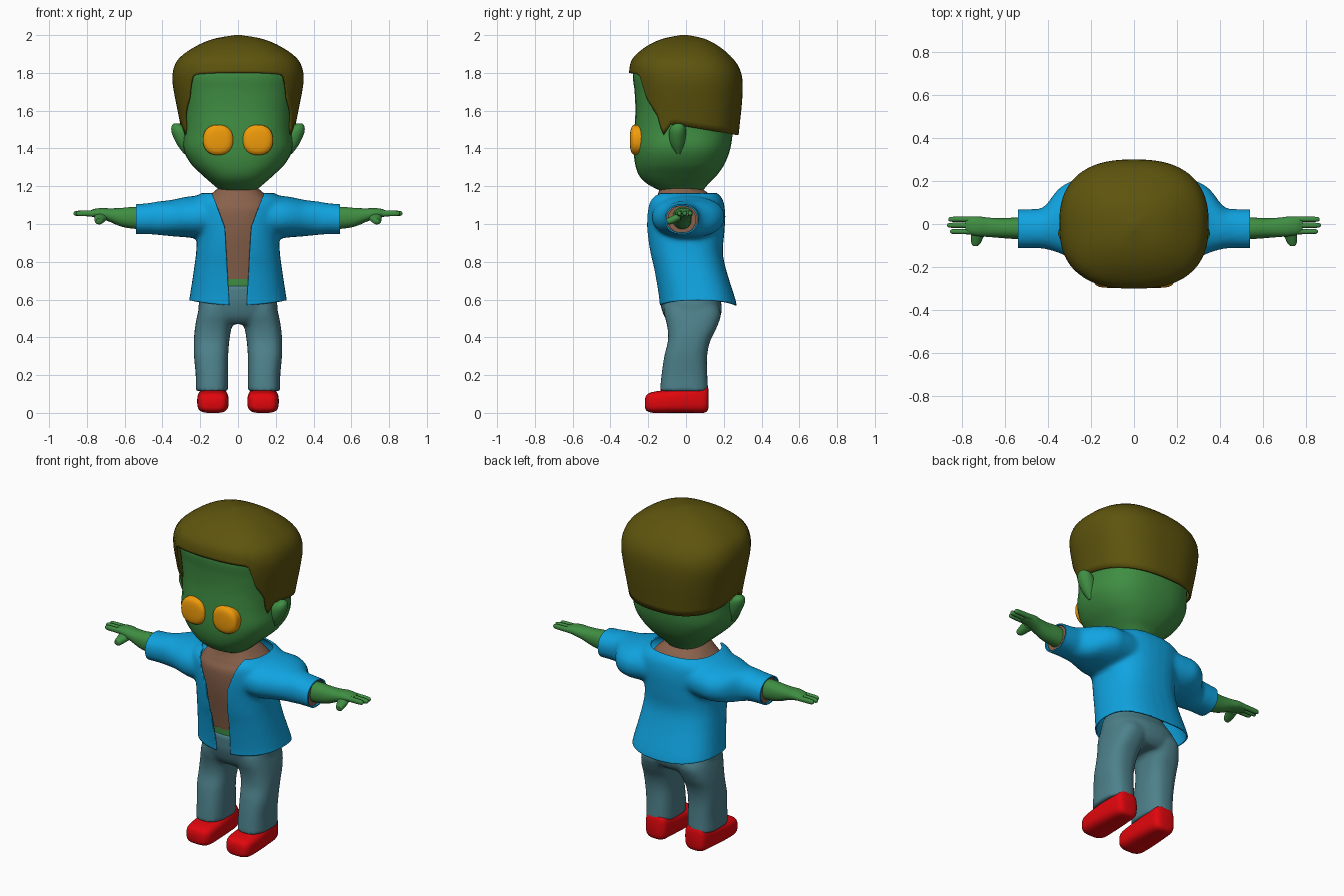
import bpy, bmesh, math

if "Cube" in bpy.data.objects:
    bpy.data.objects.remove(bpy.data.objects["Cube"])

GREEN, HAIR, BLUE = (.05, .27, .055), (.11, .088, .004), (.005, .37, .75)
BROWN, TEAL, RED, ORANGE = (.25, .12, .07), (.075, .22, .26), (.75, .002, .004), (.88, .33, .003)


def smooth_rings(rings, k=5):
    """Catmull-Rom interpolation between the given cross-sections."""
    out, m = [], len(rings) - 1
    for i in range(m):
        a, b, c, d = rings[max(i - 1, 0)], rings[i], rings[i + 1], rings[min(i + 2, m)]
        for j in range(k):
            t = j / k
            out.append([.5 * (2*q + (r-p)*t + (2*p-5*q+4*r-s)*t*t + (3*q-p-3*r+s)*t**3)
                        for p, q, r, s in zip(a, b, c, d)])
    return out + [list(rings[-1])]


def oval(a, n):
    c, s = math.cos(a), math.sin(a)
    return math.copysign(abs(c) ** (2 / n), c), math.copysign(abs(s) ** (2 / n), s)


def loft(bm, rings, axis, n=2.2, sides=32, sign=1):
    """Rings are (position, min1, max1, min2, max2) along the axis."""
    loops = []
    for p, a0, a1, b0, b1 in smooth_rings(rings):
        loop = []
        for i in range(sides):
            u, v = oval(2 * math.pi * i / sides, n)
            u, v = (a0 + a1) / 2 + u * (a1 - a0) / 2, (b0 + b1) / 2 + v * (b1 - b0) / 2
            x, y, z = {'x': (p, u, v), 'y': (u, p, v), 'z': (u, v, p)}[axis]
            loop.append(bm.verts.new((x * sign, y, z)))
        loops.append(loop)
    for A, B in zip(loops, loops[1:]):
        for i in range(sides):
            j = (i + 1) % sides
            bm.faces.new((A[i], A[j], B[j], B[i]))
    bm.faces.new(loops[0])
    bm.faces.new(loops[-1])


def finish(name, bm, color):
    bmesh.ops.recalc_face_normals(bm, faces=bm.faces)
    me = bpy.data.meshes.new(name)
    bm.to_mesh(me)
    bm.free()
    ob = bpy.data.objects.new(name, me)
    bpy.context.collection.objects.link(ob)
    mat = bpy.data.materials.new(name + "_colour")
    mat.diffuse_color = (*color, 1)
    mat.use_nodes = True
    mat.node_tree.nodes["Principled BSDF"].inputs["Base Color"].default_value = mat.diffuse_color
    me.materials.append(mat)
    return ob


def part(name, color, centre=(), pairs=()):
    """Centre lofts are used once, pairs are mirrored; each is (axis, n, rings)."""
    bm = bmesh.new()
    for axis, n, rings in centre:
        loft(bm, rings, axis, n)
    for axis, n, rings in pairs:
        for s in (1, -1):
            loft(bm, rings, axis, n, sign=s)
    return finish(name, bm, color)


def fuse(ob, voxel=.013, rounds=6):
    """Melt overlapping lofts into one soft skin."""
    r = ob.modifiers.new("fuse", 'REMESH')
    r.mode, r.voxel_size = 'VOXEL', voxel
    s = ob.modifiers.new("soften", 'SMOOTH')
    s.iterations = rounds
    dg = bpy.context.evaluated_depsgraph_get()
    me = bpy.data.meshes.new_from_object(ob.evaluated_get(dg))
    ob.modifiers.clear()
    mat = ob.data.materials[0]
    ob.data = me
    me.materials.clear()
    me.materials.append(mat)


def sym(rows):
    return [(z, -x, x, a, b) for z, x, a, b in rows]


def lerp(table, x):
    for (x0, y0), (x1, y1) in zip(table, table[1:]):
        if x <= x1:
            return y0 + (y1 - y0) * max(0, (x - x0) / (x1 - x0))
    return table[-1][1]


# Head, ears and eyes
part("head", GREEN, [('z', 2.5, sym([
    (1.17, .09, -.12, .08), (1.19, .11, -.165, .10), (1.22, .145, -.215, .125), (1.26, .19, -.25, .165),
    (1.32, .25, -.27, .205), (1.40, .29, -.277, .235), (1.5, .287, -.273, .25), (1.6, .293, -.268, .265),
    (1.7, .305, -.272, .275), (1.8, .31, -.28, .265), (1.88, .26, -.24, .21), (1.94, .15, -.13, .12)]))])
part("ears", GREEN, pairs=[('z', 2, [
    (1.37, .265, .285, -.05, -.03), (1.42, .25, .322, -.08, -.01), (1.48, .25, .35, -.09, 0),
    (1.515, .28, .352, -.08, -.005), (1.532, .31, .34, -.055, -.025)])])
part("eyes", ORANGE, pairs=[('y', 2.3, [
    (y, .105 - r, .105 + r, 1.445 - r, 1.445 + r)
    for y, r in ((-.297, .02), (-.294, .05), (-.286, .07), (-.268, .08), (-.2, .08))])])

# Hair cap with a stepped hairline
prof = smooth_rings([(1.44, .290, -.275, .275), (1.55, .31, -.277, .287), (1.65, .33, -.287, .297),
                     (1.75, .347, -.297, .30), (1.82, .342, -.30, .285), (1.88, .31, -.28, .245),
                     (1.94, .225, -.21, .175), (1.98, .13, -.125, .1), (2.0, .015, -.03, .01)])
curves = [[(r[0], r[k]) for r in prof] for k in (1, 2, 3)]
hairline = [(-1, 1.80), (-.82, 1.79), (-.73, 1.66), (-.53, 1.56), (-.46, 1.46), (-.3, 1.53), (1, 1.47)]
bm = bmesh.new()
cols, rows = 96, 24
grid = []
for i in range(cols):
    u, v = oval(2 * math.pi * (i + .5) / cols, 2.5)
    low = lerp(hairline, v)
    col = []
    for j in range(rows + 1):
        z = low + (2 - low) * math.sin(j / rows * math.pi / 2)
        rx, y0, y1 = (lerp(c, z) for c in curves)
        col.append(bm.verts.new((u * rx, (y0 + y1) / 2 + v * (y1 - y0) / 2, z)))
    grid.append(col)
for i in range(cols):
    A, B = grid[i], grid[(i + 1) % cols]
    for j in range(rows):
        bm.faces.new((A[j], B[j], B[j + 1], A[j + 1]))
bm.faces.new([c[-1] for c in grid])
hair = finish("hair", bm, HAIR)
sol = hair.modifiers.new("thickness", 'SOLIDIFY')
sol.thickness, sol.offset = .012, -1

# Undershirt with sleeves, and bare waist
part("undershirt", BROWN, [('z', 2.4, sym([
    (.71, .17, -.14, .13), (.8, .18, -.155, .15), (.95, .19, -.18, .17), (1.07, .2, -.185, .17),
    (1.12, .18, -.165, .15), (1.16, .14, -.148, .12), (1.19, .105, -.14, .08)]))],
    [('x', 2, [(x, -.097, .053, .95, 1.098) for x in (.3, .4, .53)])])
part("waist", GREEN, [('z', 2.4, sym([(.6, .16, -.13, .12), (.66, .163, -.133, .122), (.72, .165, -.135, .125)]))])

# Open shirt: fused body and sleeves, then trimmed at hem, cuffs, collar and front
shirt = part("shirt", BLUE, [('z', 2.5, sym([
    (.53, .265, -.14, .275), (.60, .255, -.143, .262), (.75, .235, -.168, .215), (.85, .222, -.192, .195),
    (.95, .22, -.208, .203), (1.05, .24, -.213, .208), (1.12, .25, -.203, .198), (1.16, .2, -.175, .17),
    (1.185, .13, -.13, .11)]))],
    [('x', 2.2, [(.12, -.18, .19, .93, 1.16), (.22, -.18, .2, .925, 1.15), (.28, -.165, .203, .93, 1.143),
                 (.35, -.135, .165, .935, 1.128), (.42, -.115, .08, .942, 1.12),
                 (.48, -.113, .07, .946, 1.11), (.58, -.113, .068, .944, 1.102)])])
fuse(shirt)
bm = bmesh.new()
bm.from_mesh(shirt.data)


def cut(co, no, front=False, clear=True):
    faces = [f for f in bm.faces if not front or f.calc_center_median().y < -.02]
    geom = list({e for f in faces for e in f.edges}) + list({v for f in faces for v in f.verts}) + faces
    bmesh.ops.bisect_plane(bm, geom=geom, dist=1e-5, plane_co=co, plane_no=no, clear_outer=clear)


cut((0, 0, .57), (0, 0, -1))
cut((0, 0, 1.163), (0, 0, 1))
edge = [(.5, .042), (.98, .07), (1.17, .14)]
for s in (1, -1):
    cut((s * .54, 0, 1), (s, 0, 0))
    for (z0, x0), (z1, x1) in zip(edge, edge[1:]):
        cut((s * x0, 0, z0), (z1 - z0, 0, -s * (x1 - x0)), True, False)
gap = []
for f in bm.faces:
    c = f.calc_center_median()
    if c.y < -.02 and abs(c.x) < lerp(edge, c.z):
        gap.append(f)
bmesh.ops.delete(bm, geom=gap, context='FACES')
for v in bm.verts:
    if v.co.z < .75:
        v.co.z += .025 * (v.co.x / .25) ** 2 * (.75 - v.co.z) / .18
bm.to_mesh(shirt.data)
bm.free()
sol = shirt.modifiers.new("thickness", 'SOLIDIFY')
sol.thickness, sol.offset = .008, -1

# Forearms, fingers and thumbs
hand = [('x', 2.2, [(.45, -.075, .03, .97, 1.085), (.55, -.07, .03, .975, 1.09), (.62, -.065, .027, .987, 1.085),
                    (.68, -.06, .03, 1.012, 1.083), (.72, -.057, .035, 1.025, 1.085),
                    (.76, -.05, .034, 1.035, 1.08), (.785, -.04, .028, 1.042, 1.07)]),
        ('y', 2.2, [(-.03, .68, .76, 1.02, 1.065), (-.06, .70, .76, 1.005, 1.05),
                    (-.09, .715, .757, .998, 1.035), (-.102, .728, .75, 1.008, 1.028)])]
for y, tip in ((.022, .865), (-.006, .87), (-.035, .857)):
    hand.append(('x', 2.2, [(x, y - r, y + r, 1.056 - r * 1.2, 1.056 + r * 1.2)
                            for x, r in ((.74, .013), (.8, .0125), (tip - .012, .011), (tip, .004))]))
part("arms", GREEN, pairs=hand)

# Trousers and shoes
trousers = part("trousers", TEAL, [('z', 2.4, sym([
    (.47, .16, -.08, .15), (.51, .205, -.115, .183), (.58, .208, -.137, .188), (.63, .19, -.14, .16),
    (.675, .172, -.142, .135)]))],
    [('z', 2.6, [(.115, .052, .224, -.138, .118), (.2, .052, .224, -.13, .113), (.3, .052, .233, -.115, .112),
                 (.38, .046, .234, -.096, .128), (.45, .034, .228, -.098, .162), (.52, .01, .215, -.115, .185),
                 (.57, .0, .2, -.12, .17)])])
fuse(trousers, .012, 4)
part("shoes", RED, pairs=[('y', 3.2, [
    (-.217, .09, .175, .025, .075), (-.206, .068, .198, .01, .098), (-.17, .052, .213, 0, .112),
    (-.08, .05, .216, 0, .125), (.03, .056, .208, 0, .14), (.09, .062, .2, 0, .15),
    (.112, .075, .188, .01, .143), (.12, .095, .17, .03, .12)])])

for ob in bpy.data.objects:
    ob.select_set(True)
    bpy.context.view_layer.objects.active = ob
bpy.ops.object.shade_smooth_by_angle(angle=math.radians(50))
